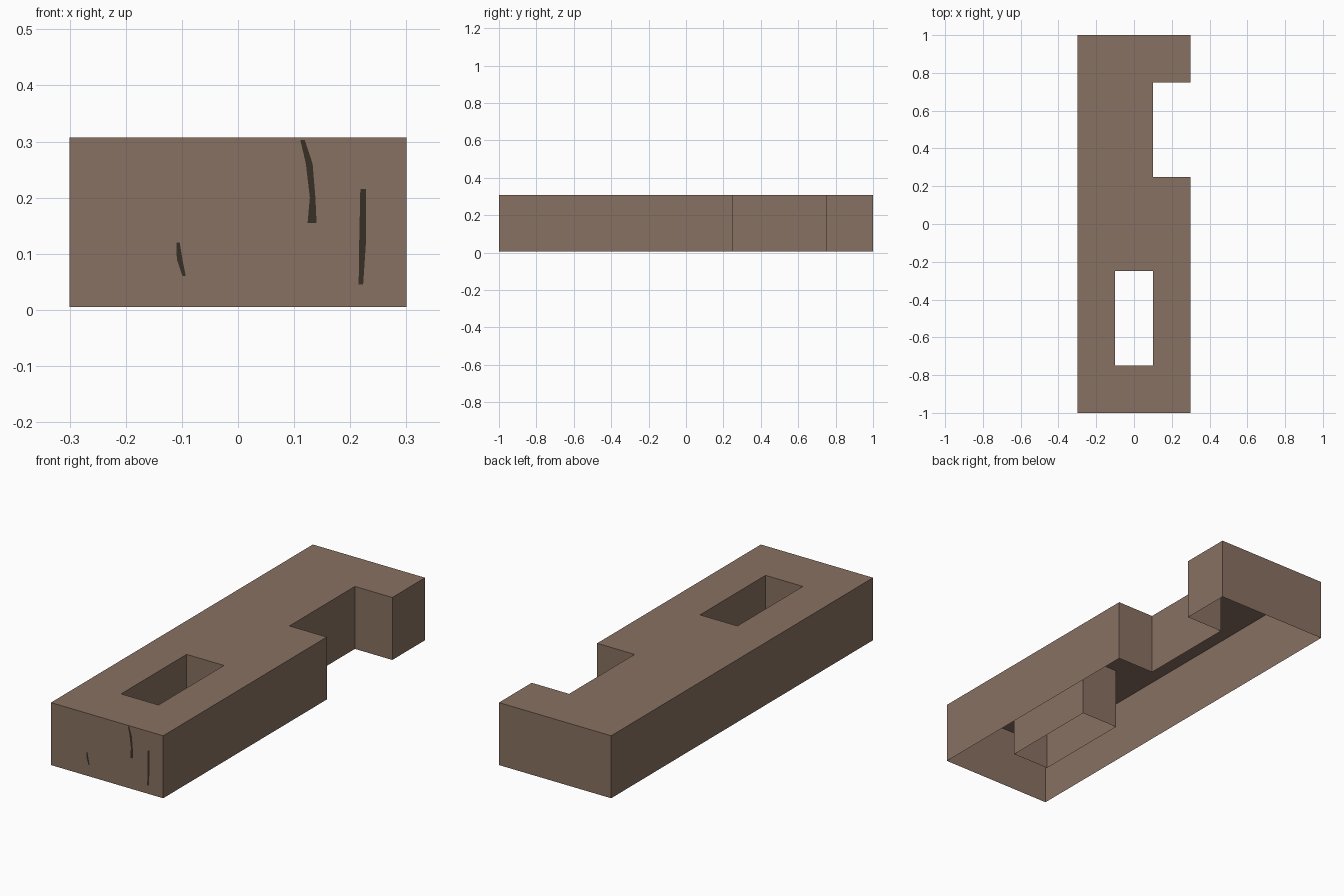
import bpy, bmesh

if "Cube" in bpy.data.objects:
    bpy.data.objects.remove(bpy.data.objects["Cube"])

BOTTOM, TOP = 0.005, 0.307


def material(name, color):
    m = bpy.data.materials.new(name)
    m.diffuse_color = (*color, 1)
    m.use_nodes = True
    m.node_tree.nodes["Principled BSDF"].inputs["Base Color"].default_value = m.diffuse_color
    return m


def add_object(name, bm, mat):
    mesh = bpy.data.meshes.new(name)
    bm.to_mesh(mesh)
    bm.free()
    mesh.materials.append(mat)
    obj = bpy.data.objects.new(name, mesh)
    bpy.context.collection.objects.link(obj)
    return obj


brown = material("earth brown", (0.25, 0.165, 0.122))
dark = material("dark crack brown", (0.04, 0.03, 0.02))

# Top sheet: grid of cells, leaving out the pit and the side notch
xs = (-0.3, -0.1, 0.1, 0.3)
ys = (-1, -0.75, -0.25, 0.25, 0.75, 1)
openings = {(1, 1), (2, 3)}
bm = bmesh.new()
grid = {(i, j): bm.verts.new((x, y, TOP))
        for i, x in enumerate(xs) for j, y in enumerate(ys)}
for i in range(len(xs) - 1):
    for j in range(len(ys) - 1):
        if (i, j) not in openings:
            bm.faces.new([grid[i, j], grid[i + 1, j],
                          grid[i + 1, j + 1], grid[i, j + 1]])

# Walls: every rim drops down, the underside stays open
rim = [e for e in bm.edges if e.is_boundary]
new = bmesh.ops.extrude_edge_only(bm, edges=rim)["geom"]
for v in new:
    if isinstance(v, bmesh.types.BMVert):
        v.co.z = BOTTOM
bmesh.ops.recalc_face_normals(bm, faces=bm.faces)
top = next(f for f in bm.faces if abs(f.normal.z) > 0.9)
if top.normal.z < 0:
    bmesh.ops.reverse_faces(bm, faces=bm.faces)
add_object("platform_shell", bm, brown)

# Cracks on the front: (x, z, half width) along each thin strip
cracks = {
    "long_crack": [(0.115, 0.303, 0.004), (0.127, 0.26, 0.006),
                   (0.133, 0.2, 0.005), (0.132, 0.155, 0.008)],
    "straight_crack": [(0.223, 0.215, 0.005), (0.222, 0.12, 0.006),
                       (0.219, 0.045, 0.004)],
    "left_crack": [(-0.107, 0.12, 0.003), (-0.104, 0.09, 0.005),
                   (-0.096, 0.06, 0.003)],
}
for name, path in cracks.items():
    bm = bmesh.new()
    rows = [[bm.verts.new((x + s * w, -1.0005, z)) for s in (-1, 1)]
            for x, z, w in path]
    for a, b in zip(rows, rows[1:]):
        bm.faces.new([b[0], b[1], a[1], a[0]])
    add_object(name, bm, dark)
